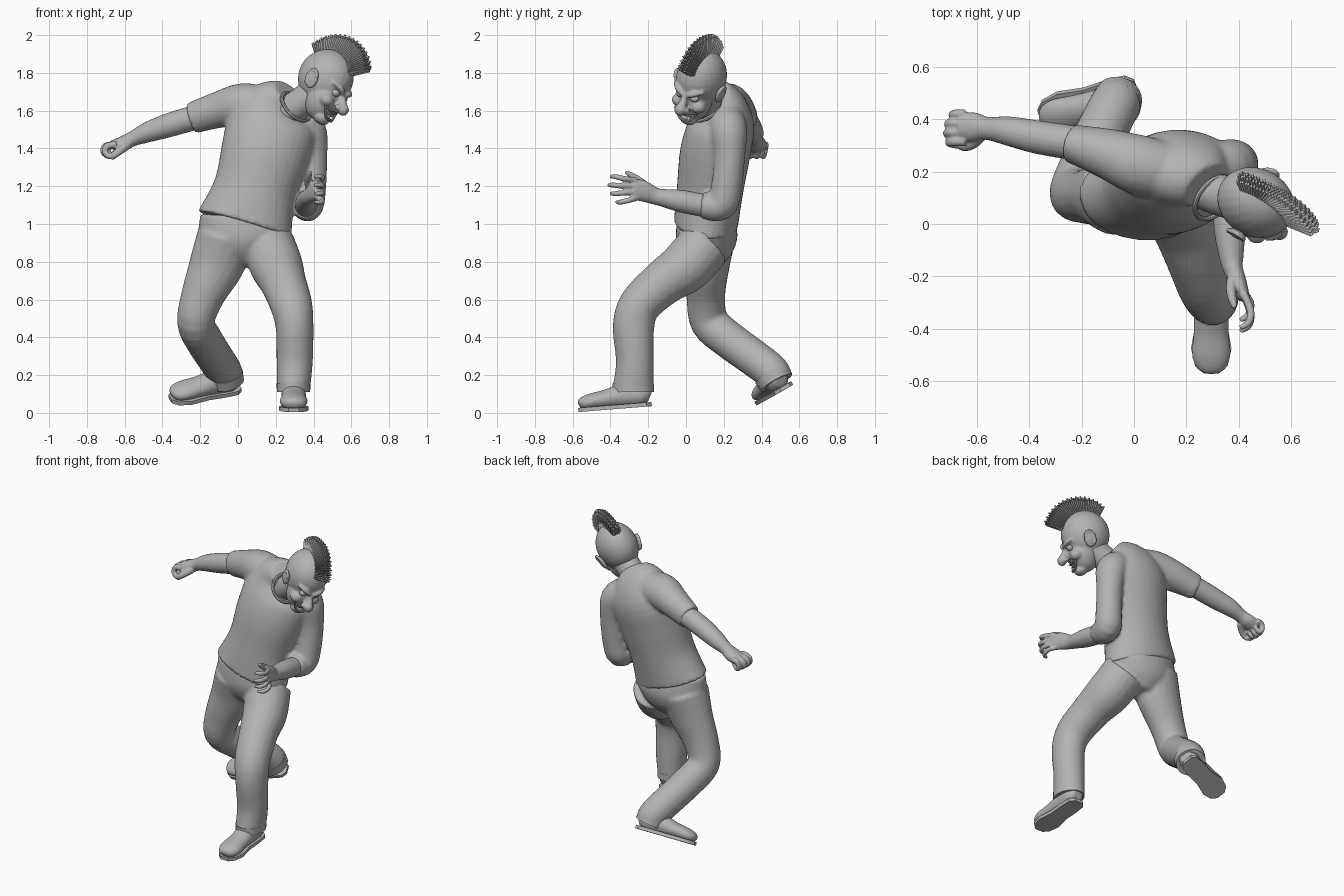
import bpy, bmesh, math
from mathutils import Matrix, Vector

old = bpy.data.objects.get("Cube")
if old:
    bpy.data.objects.remove(old, do_unlink=True)

grey = bpy.data.materials.new("plain grey")
grey.use_nodes = True
grey.diffuse_color = (0.45, 0.45, 0.45, 1)
grey.node_tree.nodes["Principled BSDF"].inputs["Base Color"].default_value = grey.diffuse_color


def catmull(p, q, r, s, t):
    return [0.5 * (2 * b + (c - a) * t + (2 * a - 5 * b + 4 * c - d) * t * t
                   + (3 * b - a - 3 * c + d) * t ** 3) for a, b, c, d in zip(p, q, r, s)]


def tube(bm, points, side=(1, 0, 0), n=20, steps=4):
    """Closed sweep through (x, y, z, half width[, half depth]) points."""
    pts = [tuple(p) if len(p) == 5 else tuple(p) + (p[3],) for p in points]
    ext = [pts[0]] + pts + [pts[-1]]
    path = [catmull(*ext[i:i + 4], k / steps) for i in range(len(pts) - 1) for k in range(steps)]
    path.append(list(pts[-1]))
    pos = [Vector(p[:3]) for p in path]
    rings = []
    for i, p in enumerate(path):
        along = (pos[min(i + 1, len(pos) - 1)] - pos[max(i - 1, 0)]).normalized()
        u = Vector(side)
        u = (u - along * u.dot(along)).normalized()
        v = along.cross(u)
        angles = [math.tau * k / n for k in range(n)]
        rings.append([bm.verts.new(pos[i] + u * (p[3] * math.cos(a)) + v * (p[4] * math.sin(a)))
                      for a in angles])
    for lo, hi in zip(rings, rings[1:]):
        for k in range(n):
            bm.faces.new((lo[k], lo[(k + 1) % n], hi[(k + 1) % n], hi[k]))
    bm.faces.new(rings[0][::-1])
    bm.faces.new(rings[-1])


def ball(bm, centre, radii, turn=0):
    m = Matrix.Translation(centre) @ Matrix.Rotation(turn, 4, 'Y') @ Matrix.Diagonal((*radii, 1))
    bmesh.ops.create_uvsphere(bm, u_segments=24, v_segments=16, radius=1, matrix=m)


def box(bm, centre, size, turn=0):
    m = Matrix.Translation(centre) @ Matrix.Rotation(turn, 4, 'Z') @ Matrix.Diagonal((*size, 1))
    bmesh.ops.create_cube(bm, size=1, matrix=m)


def finish(name, bm, place=None, voxel=0, smooth=True, relax=4):
    bmesh.ops.recalc_face_normals(bm, faces=bm.faces)
    mesh = bpy.data.meshes.new(name)
    bm.to_mesh(mesh)
    bm.free()
    if place:
        mesh.transform(place)
    mesh.materials.append(grey)
    ob = bpy.data.objects.new(name, mesh)
    bpy.context.collection.objects.link(ob)
    bpy.ops.object.select_all(action='DESELECT')
    ob.select_set(True)
    bpy.context.view_layer.objects.active = ob
    if voxel:   # fuse overlapping pieces into one skin
        mod = ob.modifiers.new("fuse", 'REMESH')
        mod.mode, mod.voxel_size, mod.use_smooth_shade = 'VOXEL', voxel, True
        mod = ob.modifiers.new("relax", 'SMOOTH')
        mod.factor, mod.iterations = 0.5, relax
    elif smooth:
        bpy.ops.object.shade_smooth_by_angle(angle=math.radians(40))
    return ob


def frame(centre, forward, up):
    """Local -y points forward and local z points up."""
    y = -Vector(forward).normalized()
    z = Vector(up)
    z = (z - y * z.dot(y)).normalized()
    m = Matrix((y.cross(z), y, z)).transposed().to_4x4()
    m.translation = Vector(centre)
    return m


# Shirt: torso with both sleeves
bm = bmesh.new()
tube(bm, [(.035, .105, .995, .258, .17), (.09, .127, 1.18, .22, .176), (.145, .155, 1.38, .235, .186),
          (.185, .19, 1.53, .237, .172), (.225, .185, 1.63, .18, .13), (.275, .15, 1.685, .105, .085)], n=32)
tube(bm, [(.14, .2, 1.62, .11), (.02, .225, 1.63, .115), (-.1, .268, 1.605, .097),
          (-.245, .31, 1.56, .072, .083)], side=(0, 1, 0))
tube(bm, [(.3, .21, 1.55, .1), (.37, .225, 1.49, .1), (.39, .23, 1.36, .083), (.385, .215, 1.2, .082),
          (.37, .185, 1.1, .084), (.358, .085, 1.1, .07)])
finish("shirt", bm, voxel=.012, relax=3)

# Collar ring
bm = bmesh.new()
facing = (.62, -.5, .6)
tilt = Vector(facing).to_track_quat('Z', 'Y')
loop = [Vector((.305, .1, 1.62)) + tilt @ Vector((.093 * math.cos(a), .093 * math.sin(a), 0))
        for a in [math.tau * k / 16 for k in range(17)]]
tube(bm, [(*p, .01) for p in loop], side=facing, n=8, steps=2)
finish("collar", bm)

# Trousers: pelvis, forward left leg, bent right leg
bm = bmesh.new()
tube(bm, [(.035, .105, 1.05, .235, .15), (.035, .11, .93, .24, .163), (.045, .115, .84, .18, .13),
          (.05, .12, .775, .07, .07)], n=32)
tube(bm, [(.16, .1, .89, .142), (.205, 0, .775, .14), (.24, -.12, .69, .122), (.282, -.245, .57, .112),
          (.3, -.278, .45, .1, .11), (.3, -.27, .27, .096, .1), (.294, -.28, .13, .088, .11)])
tube(bm, [(-.065, .11, .92, .155), (-.115, .11, .78, .145, .122), (-.187, .105, .62, .115, .103),
          (-.223, .125, .48, .1, .102), (-.18, .23, .385, .1), (-.12, .36, .29, .098),
          (-.075, .45, .22, .096), (-.06, .475, .17, .092)])
finish("trousers", bm, voxel=.012, relax=3)

# Cuff folds at the trouser ends
for name, a, b in (("left_cuff", (.294, -.28, .155, .09, .11), (.294, -.28, .11, .088, .11)),
                   ("right_cuff", (-.07, .455, .205, .097, .099), (-.06, .48, .16, .093, .094))):
    bm = bmesh.new()
    tube(bm, [a, b], n=24)
    finish(name, bm)

# Shoes: rounded upper on a thin flat sole
for name, place in (("left", frame((.295, -.375, .02), (0, -1, -.08), (0, 0, 1))),
                    ("right", frame((-.175, .472, .095), (-.355, -.11, -.06), (0, -.5, .86)))):
    bm = bmesh.new()
    tube(bm, [(0, .188, .05, .035), (0, .15, .065, .062), (0, .06, .07, .065, .067), (0, -.04, .058, .068, .05),
              (0, -.12, .05, .074, .044), (0, -.172, .042, .056, .034), (0, -.19, .036, .024, .016)])
    tube(bm, [(0, .1, .06, .055, .065), (0, .1, .13, .05, .058)])
    finish(name + "_shoe", bm, place, voxel=.008)
    bm = bmesh.new()
    half = [(.195, .03), (.168, .057), (.09, .062), (0, .06), (-.1, .077), (-.165, .062), (-.195, .028)]
    rim = [(w, y) for y, w in half] + [(-w, y) for y, w in reversed(half)]
    base = bm.faces.new([bm.verts.new((x, y, 0)) for x, y in rim])
    top = bmesh.ops.extrude_face_region(bm, geom=[base])["geom"]
    bmesh.ops.translate(bm, vec=(0, 0, .022), verts=[g for g in top if isinstance(g, bmesh.types.BMVert)])
    finish(name + "_sole", bm, place)

# Left arm with an open, cupped hand
bm = bmesh.new()
tube(bm, [(.36, .13, 1.09, .06), (.365, -.02, 1.12, .06), (.372, -.13, 1.14, .046),
          (.378, -.17, 1.15, .038, .046), (.4, -.23, 1.175, .032, .056), (.422, -.285, 1.185, .022, .056)])
for k in range(4):
    z = 1.23 - .031 * k
    fan = (1.5 - k) * .007
    reach = (.0, .012, .0, -.03)[k]
    tube(bm, [(.418, -.265, z, .016), (.445, -.33 - reach, z + fan, .015),
              (.438, -.375 - reach, z + 2 * fan, .014), (.405, -.397 - reach, z + 2 * fan, .01)], n=10)
tube(bm, [(.385, -.18, 1.17, .025), (.37, -.24, 1.225, .02), (.375, -.285, 1.255, .017),
          (.385, -.32, 1.277, .01)], n=10)
finish("left_arm", bm, voxel=.006, relax=2)

# Right arm with a loose fist
bm = bmesh.new()
tube(bm, [(-.2, .305, 1.572, .066), (-.36, .33, 1.525, .064), (-.48, .355, 1.485, .056, .054),
          (-.56, .365, 1.45, .044, .04), (-.61, .37, 1.425, .056, .04), (-.665, .372, 1.408, .052, .034)],
     side=(0, 1, 0))
for k in range(4):
    y = .315 + .035 * k
    out = (0, .008, .004, -.012)[k]
    tube(bm, [(-.645, y, 1.42, .019), (-.692 - out, y, 1.413, .018), (-.704 - out, y - .005, 1.38, .017),
              (-.675, y - .012, 1.358, .016), (-.645, y - .015, 1.385, .012)], side=(0, 1, 0), n=10)
tube(bm, [(-.585, .34, 1.42, .026), (-.615, .308, 1.395, .022), (-.65, .295, 1.367, .018),
          (-.668, .305, 1.345, .011)], side=(0, 1, 0), n=10)
finish("right_arm", bm, voxel=.006, relax=2)

# Neck
bm = bmesh.new()
tube(bm, [(.25, .15, 1.58, .085), (.33, .11, 1.64, .08), (.44, .085, 1.72, .085)], side=(0, 1, 0))
finish("neck", bm)

# Head, turned to its left and pitched down
head = frame((.47, .07, 1.75), (.735, -.545, -.4), (.5, .05, .855))
bm = bmesh.new()
ball(bm, (0, .02, .02), (.128, .153, .153))
ball(bm, (0, -.04, -.08), (.096, .094, .125))
ball(bm, (0, -.085, -.178), (.05, .046, .036))
tube(bm, [(0, -.12, -.015, .018), (0, -.147, -.048, .02), (0, -.17, -.078, .028),
          (0, -.187, -.092, .03), (0, -.203, -.1, .014)], n=14)
for s in (-1, 1):
    ball(bm, (s * .058, -.092, -.085), (.042, .042, .036))
    ball(bm, (s * .027, -.16, -.09), (.019, .02, .017))
    tube(bm, [(s * .012, -.136, -.016, .014), (s * .05, -.13, .004, .016), (s * .09, -.095, .012, .01)],
         side=(0, 0, 1), n=10)
face = finish("head", bm, head, voxel=.007, relax=3)

# Open mouth carved into the face
bm = bmesh.new()
ball(bm, (0, -.14, -.143), (.056, .04, .02))
cutter = finish("mouth_cutter", bm, head)
cutter.hide_render = True
mod = face.modifiers.new("mouth", 'BOOLEAN')
mod.operation, mod.object = 'DIFFERENCE', cutter
bpy.context.view_layer.objects.active = face
for mod in list(face.modifiers):
    bpy.ops.object.modifier_apply(modifier=mod.name)
bpy.data.objects.remove(cutter, do_unlink=True)

# Lips and teeth
bm = bmesh.new()
for drop in (.126, .168):
    tube(bm, [(-.066, -.108, -.112, .006), (-.035, -.127, .004 - drop, .007), (0, -.136, -drop, .008),
              (.035, -.127, .004 - drop, .007), (.066, -.108, -.112, .006)], side=(0, 0, 1), n=8)
finish("lips", bm, head)
bm = bmesh.new()
for k in range(-3, 4):
    x = k * .013
    box(bm, (x, -.124 + 6 * x * x, -.138), (.012, .01, .018), math.atan(12 * x))
finish("teeth", bm, head, smooth=False)

# Eyes and ears
for side, s in (("right", -1), ("left", 1)):
    bm = bmesh.new()
    ball(bm, (s * .045, -.112, -.03), (.025, .022, .02))
    finish(side + "_eye", bm, head)
    bm = bmesh.new()
    ball(bm, (s * .13, .004, -.03), (.016, .034, .05), s * .2)
    edge = [(s * (.137 + .01 * math.sin(a)), .008 + .03 * math.cos(a), -.026 + .046 * math.sin(a), .009)
            for a in [math.radians(-60 + 20 * k) for k in range(12)]]
    tube(bm, edge, side=(1, 0, 0), n=8, steps=2)
    finish(side + "_ear", bm, head, voxel=.005, relax=3)

# Crest: fan of flat tapering blades along the middle of the scalp
bm = bmesh.new()
count = 34
for k in range(count):
    t = k / (count - 1)
    a = math.radians(36 + 108 * t)
    for row in (-1, 0, 1):
        length = (.14 if row == 0 else .128) - .04 * t ** 2 + .008 * (k % 2)
        spin = Matrix.Rotation(math.pi / 2 - a, 4, 'X') @ Matrix.Rotation(row * .08, 4, 'Y')
        m = (Matrix.Translation((0, .015, .015)) @ spin @ Matrix.Translation((0, 0, .12 + length / 2))
             @ Matrix.Diagonal((1.6, .85, 1, 1)))
        bmesh.ops.create_cone(bm, cap_ends=True, segments=4, radius1=.016, radius2=.006,
                              depth=length, matrix=m)
finish("hair_crest", bm, head, smooth=False)
